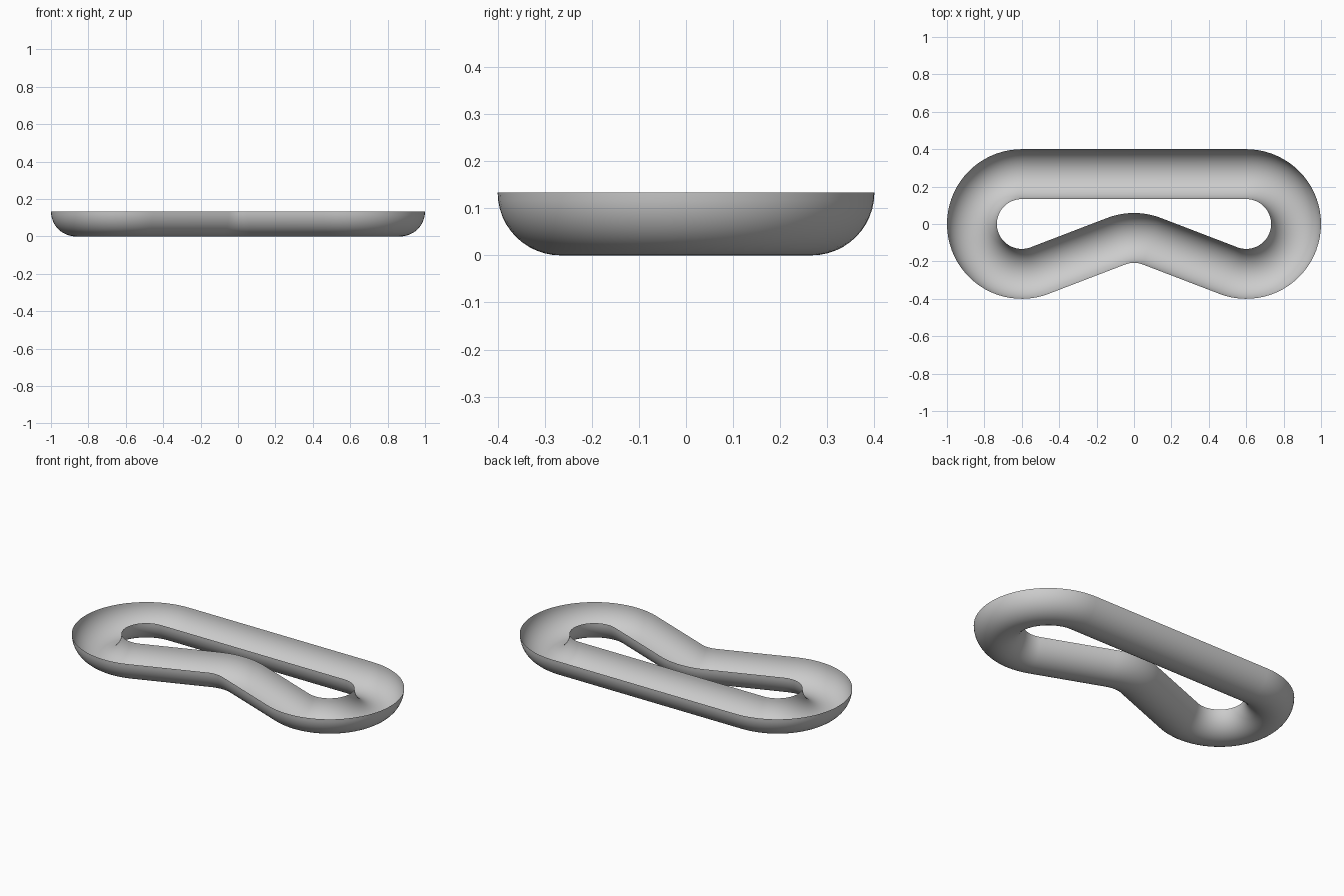
import bpy, bmesh, math
from mathutils import Vector

cube = bpy.data.objects.get("Cube")
if cube:
    bpy.data.objects.remove(cube, do_unlink=True)

TUBE = 0.1333          # radius of the half-round channel
BEND = 2 * TUBE        # centre-line radius of every bend
END_X = 0.6            # centre of the end bends
DENT_Y = -0.341        # centre of the front bend
ARC_STEPS, PROFILE_STEPS = 40, 24

# Slope of the straight runs that touch the end bends and the front bend
span = math.hypot(END_X, DENT_Y)
slope = math.asin(2 * BEND / span) - math.atan2(-DENT_Y, END_X)


def arc(cx, cy, start, end, steps):
    """Centre-line points, each with its sideways direction."""
    points = []
    for i in range(steps + 1):
        a = start + (end - start) * i / steps
        side = Vector((math.cos(a), math.sin(a), 0))
        points.append((Vector((cx, cy, 0)) + BEND * side, side))
    return points


# Closed centre line: right end, front bend, left end
up = math.pi / 2
path = arc(END_X, 0, up, -up - slope, ARC_STEPS)
path += [(p, -s) for p, s in arc(0, DENT_Y, up - slope, up + slope, 16)]
path += arc(-END_X, 0, -up + slope, -3 * up, ARC_STEPS)

# Sweep the lower half circle along the centre line, open at the top
bm = bmesh.new()
rings = []
for point, side in path:
    ring = []
    for j in range(PROFILE_STEPS + 1):
        a = math.pi * j / PROFILE_STEPS
        offset = side * math.cos(a) * TUBE
        height = TUBE * (1 - math.sin(a))
        ring.append(bm.verts.new(point + offset + Vector((0, 0, height))))
    rings.append(ring)
for i, ring in enumerate(rings):
    after = rings[(i + 1) % len(rings)]
    for j in range(PROFILE_STEPS):
        bm.faces.new((ring[j], ring[j + 1], after[j + 1], after[j]))

# Outside of the channel faces down
bm.normal_update()
if sum(f.normal.z for f in bm.faces) > 0:
    bmesh.ops.reverse_faces(bm, faces=bm.faces[:])

mesh = bpy.data.meshes.new("channel_loop")
bm.to_mesh(mesh)
bm.free()
channel = bpy.data.objects.new("channel_loop", mesh)
bpy.context.collection.objects.link(channel)

# Plain grey
grey = bpy.data.materials.new("plain_grey")
grey.use_nodes = True
colour = (0.6, 0.6, 0.6, 1)
grey.diffuse_color = colour
grey.node_tree.nodes["Principled BSDF"].inputs["Base Color"].default_value = colour
mesh.materials.append(grey)

bpy.context.view_layer.objects.active = channel
channel.select_set(True)
bpy.ops.object.shade_smooth_by_angle(angle=math.radians(40))
